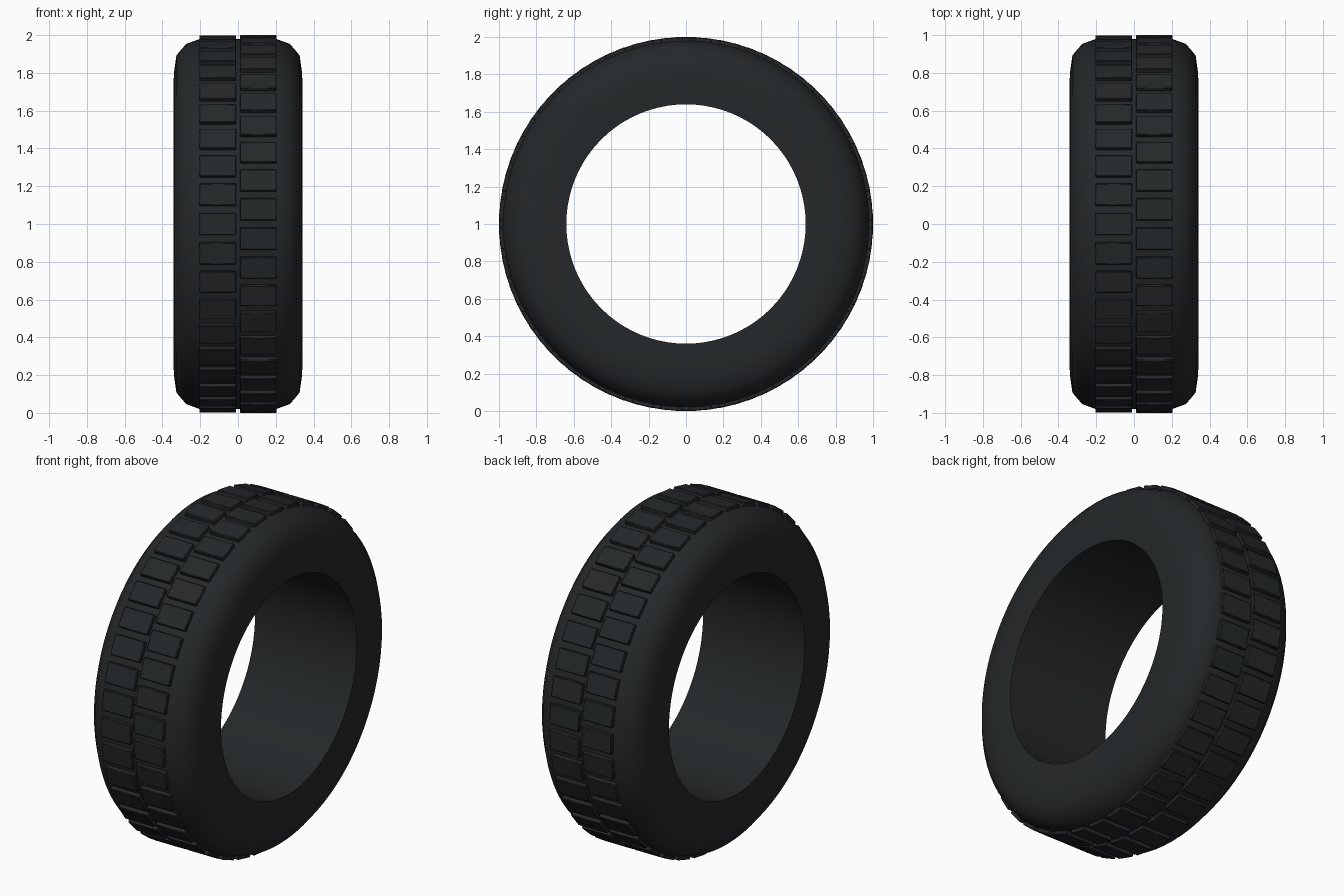
import bpy, bmesh
from math import pi, cos, sin, radians
from mathutils import Matrix, Vector

if "Cube" in bpy.data.objects:
    bpy.data.objects.remove(bpy.data.objects["Cube"])

CENTER = Vector((0, 0, 1))
BLOCKS = 40          # tread blocks per row
SEGMENTS = 80        # steps around the tyre

rubber = bpy.data.materials.new("rubber")
rubber.diffuse_color = (0.018, 0.021, 0.023, 1)
rubber.use_nodes = True
rubber.node_tree.nodes["Principled BSDF"].inputs["Base Color"].default_value = rubber.diffuse_color


def finish(bm, name, angle):
    bmesh.ops.recalc_face_normals(bm, faces=bm.faces)
    mesh = bpy.data.meshes.new(name)
    bm.to_mesh(mesh)
    bm.free()
    obj = bpy.data.objects.new(name, mesh)
    obj.location = CENTER
    mesh.materials.append(rubber)
    bpy.context.collection.objects.link(obj)
    bpy.ops.object.select_all(action='DESELECT')
    obj.select_set(True)
    bpy.context.view_layer.objects.active = obj
    bpy.ops.object.shade_smooth_by_angle(angle=radians(angle))
    return obj


# Tyre body: half profile (x, radius), mirrored and turned around the x axis
half = [(0.336, 0.64), (0.338, 0.70), (0.341, 0.76), (0.338, 0.81),
        (0.326, 0.893), (0.275, 0.953), (0.205, 0.979)]
profile = half + [(-x, r) for x, r in reversed(half)]
bm = bmesh.new()
rings = []
for i in range(SEGMENTS):
    a = 2 * pi * i / SEGMENTS
    rings.append([bm.verts.new((x, r * cos(a), r * sin(a))) for x, r in profile])
n = len(profile)
for i in range(SEGMENTS):
    p, q = rings[i], rings[(i + 1) % SEGMENTS]
    for j in range(n):
        k = (j + 1) % n
        bm.faces.new((p[j], p[k], q[k], q[j]))
finish(bm, "tyre_body", 45)


# Tread rows: flat bevelled blocks, the two rows staggered by half a step
def tread_row(name, side, offset):
    bm = bmesh.new()
    for i in range(BLOCKS):
        a = 2 * pi * (i + offset) / BLOCKS
        place = (Matrix.Rotation(a, 4, 'X')
                 @ Matrix.Translation((side * 0.1075, 0, 0.974))
                 @ Matrix.Diagonal((0.195, 0.117, 0.05, 1)))
        bmesh.ops.create_cube(bm, size=1, matrix=place)
    obj = finish(bm, name, 30)
    bevel = obj.modifiers.new("edge", 'BEVEL')
    bevel.width = 0.004
    bevel.segments = 1


tread_row("tread_row_left", -1, 0)
tread_row("tread_row_right", 1, 0.5)
